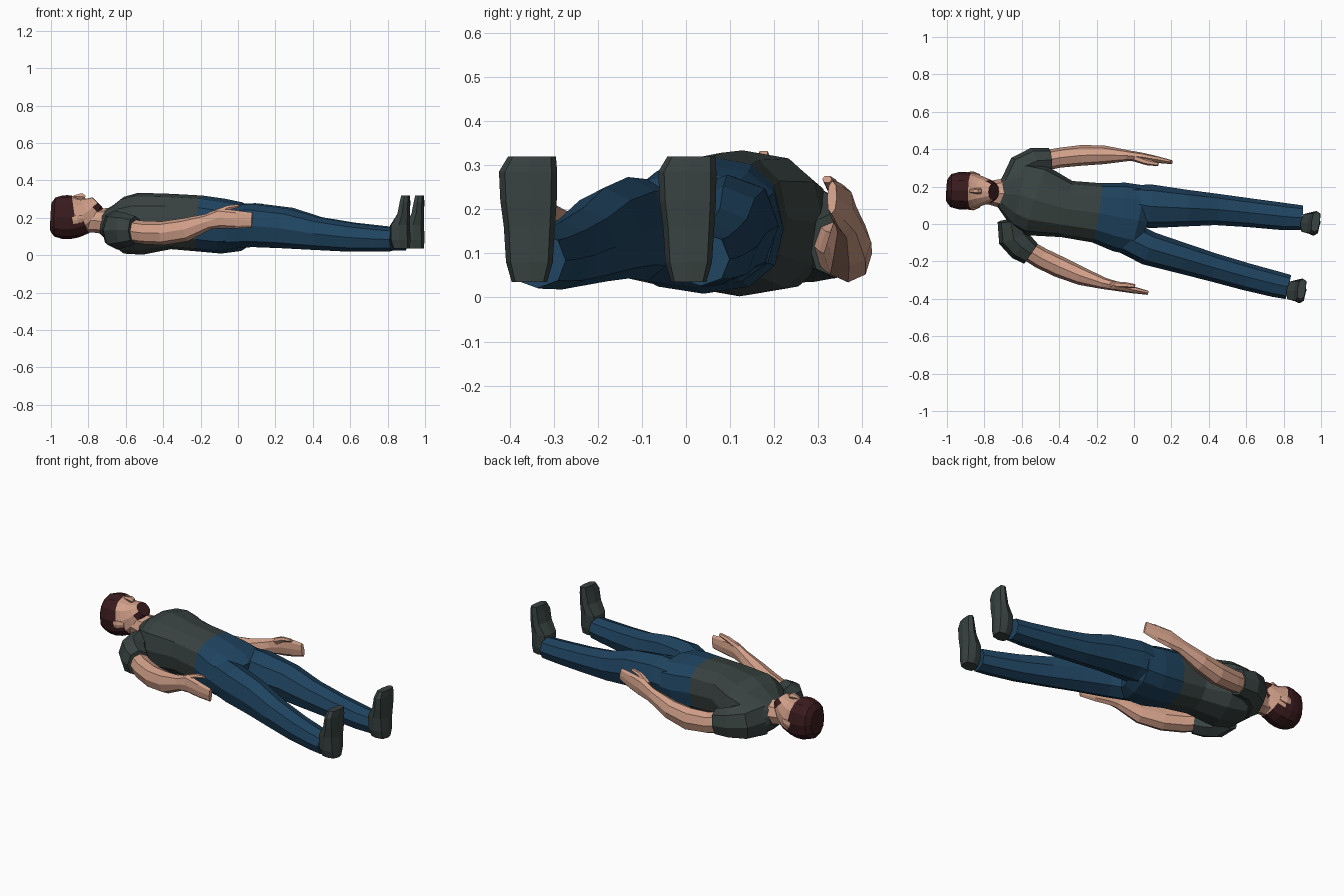
import bpy, bmesh, math
from mathutils import Vector


def material(name, rgb):
    m = bpy.data.materials.new(name)
    m.diffuse_color = (*rgb, 1)
    return m


SHIRT = material("dark_green_cloth", (0.040, 0.056, 0.053))
JEANS = material("blue_denim", (0.014, 0.058, 0.118))
SKIN = material("skin", (0.64, 0.35, 0.25))
HAIR = material("dark_hair", (0.042, 0.011, 0.013))


def loft(name, sections, mats, sides=8, power=0.92, rule=None, shear=0.0, axis=None):
    """Skin rings (x, y, z, half width, half height) set square to their path."""
    bm = bmesh.new()
    pts = [Vector(s[:3]) for s in sections]
    rings = []
    for i, s in enumerate(sections):
        t = axis or (pts[min(i + 1, len(pts) - 1)] - pts[max(i - 1, 0)]).normalized()
        ref = Vector((1, 0, 0)) if abs(t.z) > 0.8 else Vector((0, 0, 1))
        side = t.cross(ref).normalized()
        up = side.cross(t)
        ring = []
        for k in range(sides):
            a = 2 * math.pi * k / sides
            c, d = math.cos(a), math.sin(a)
            c = math.copysign(abs(c) ** power, c)
            d = math.copysign(abs(d) ** power, d)
            p = pts[i] + side * (c * s[3]) + up * (d * s[4])
            p.x += shear * (p.y - s[1])
            ring.append(bm.verts.new(p))
        rings.append(ring)
    for a, b in zip(rings, rings[1:]):
        for k in range(sides):
            j = (k + 1) % sides
            bm.faces.new((a[k], a[j], b[j], b[k]))
    bm.faces.new(rings[0])
    bm.faces.new(rings[-1])
    bmesh.ops.recalc_face_normals(bm, faces=bm.faces)
    if rule:
        for f in bm.faces:
            f.material_index = rule(f.calc_center_median())
    me = bpy.data.meshes.new(name)
    bm.to_mesh(me)
    bm.free()
    for m in mats:
        me.materials.append(m)
    ob = bpy.data.objects.new(name, me)
    bpy.context.collection.objects.link(ob)
    return ob


# Torso and hips, shirt above the waist and jeans below
loft("torso_and_hips", [
    (-0.725, 0.165, 0.175, 0.07, 0.065), (-0.68, 0.16, 0.168, 0.125, 0.10),
    (-0.61, 0.155, 0.160, 0.180, 0.152), (-0.52, 0.125, 0.168, 0.193, 0.166),
    (-0.36, 0.08, 0.180, 0.153, 0.148), (-0.20, 0.060, 0.169, 0.160, 0.150),
    (-0.08, 0.038, 0.155, 0.186, 0.147), (0.02, 0.02, 0.152, 0.190, 0.130),
    (0.07, 0.005, 0.15, 0.13, 0.09)],
    [SHIRT, JEANS], 12, 0.82, lambda c: int(c.x > -0.2))

# Legs
loft("left_leg", [
    (-0.06, 0.12, 0.155, 0.09, 0.115), (0.09, 0.094, 0.163, 0.117, 0.115),
    (0.28, 0.085, 0.147, 0.098, 0.107), (0.44, 0.078, 0.116, 0.084, 0.087),
    (0.62, 0.06, 0.10, 0.077, 0.074), (0.80, 0.04, 0.089, 0.073, 0.065),
    (0.90, 0.033, 0.087, 0.066, 0.061)], [JEANS])
loft("right_leg", [
    (-0.06, -0.06, 0.15, 0.09, 0.115), (0.08, -0.131, 0.158, 0.091, 0.115),
    (0.25, -0.181, 0.143, 0.083, 0.107), (0.42, -0.231, 0.115, 0.076, 0.088),
    (0.60, -0.282, 0.095, 0.073, 0.077), (0.75, -0.320, 0.086, 0.070, 0.067),
    (0.825, -0.337, 0.084, 0.066, 0.063)], [JEANS])

# Shoes, heel down and toes up
for name, dx, y in (("left_shoe", 0.075, 0.006), ("right_shoe", 0.0, -0.355)):
    loft(name, [
        (0.873 + dx, y, 0.035, 0.040, 0.046),
        (0.868 + dx, y, 0.08, 0.053, 0.054),
        (0.867 + dx, y, 0.16, 0.058, 0.053),
        (0.886 + dx, y - 0.002, 0.22, 0.064, 0.034),
        (0.893 + dx, y - 0.003, 0.285, 0.066, 0.027),
        (0.896 + dx, y + 0.006, 0.320, 0.054, 0.022)],
        [SHIRT], 8, 0.65, shear=0.13, axis=Vector((0, 0, 1)))

# Sleeves
loft("right_sleeve", [
    (-0.66, 0.02, 0.14, 0.07, 0.10), (-0.645, -0.075, 0.132, 0.082, 0.102),
    (-0.60, -0.125, 0.134, 0.077, 0.092), (-0.55, -0.16, 0.134, 0.064, 0.075)],
    [SHIRT])
loft("left_sleeve", [
    (-0.64, 0.20, 0.15, 0.08, 0.12), (-0.59, 0.30, 0.14, 0.085, 0.105),
    (-0.53, 0.335, 0.132, 0.075, 0.09), (-0.45, 0.342, 0.12, 0.064, 0.077)],
    [SHIRT])

# Arms running into flat hands, thumbs uppermost
loft("right_arm", [
    (-0.60, -0.12, 0.135, 0.054, 0.06), (-0.50, -0.181, 0.12, 0.057, 0.062),
    (-0.40, -0.229, 0.117, 0.057, 0.064), (-0.28, -0.279, 0.136, 0.049, 0.063),
    (-0.16, -0.318, 0.179, 0.031, 0.043), (-0.10, -0.331, 0.197, 0.026, 0.054),
    (-0.01, -0.351, 0.191, 0.019, 0.048), (0.075, -0.368, 0.188, 0.011, 0.040)],
    [SKIN])
loft("left_arm", [
    (-0.50, 0.335, 0.125, 0.054, 0.06), (-0.40, 0.354, 0.105, 0.053, 0.062),
    (-0.28, 0.367, 0.10, 0.055, 0.066), (-0.16, 0.370, 0.125, 0.050, 0.056),
    (-0.03, 0.365, 0.175, 0.029, 0.043), (0.05, 0.357, 0.20, 0.023, 0.055),
    (0.12, 0.345, 0.212, 0.018, 0.050), (0.20, 0.331, 0.227, 0.011, 0.038)],
    [SKIN])
loft("right_thumb", [
    (-0.12, -0.325, 0.222, 0.018, 0.022), (-0.05, -0.326, 0.254, 0.016, 0.014),
    (0.005, -0.332, 0.264, 0.011, 0.009)], [SKIN], 6)
loft("left_thumb", [
    (0.01, 0.350, 0.222, 0.018, 0.022), (0.07, 0.330, 0.256, 0.016, 0.014),
    (0.13, 0.320, 0.268, 0.011, 0.009)], [SKIN], 6)

# Neck
loft("neck", [
    (-0.86, 0.172, 0.19, 0.065, 0.075), (-0.77, 0.167, 0.185, 0.064, 0.064),
    (-0.68, 0.162, 0.18, 0.085, 0.072)], [SKIN])


# Head: hair over the crown and back, short beard under the chin
def head_colour(c):
    if c.x < -0.83 - 0.40 * (c.z - 0.15):
        return 1
    return int(c.x > -0.77 and c.z < 0.305)


loft("head", [
    (-1.0, 0.180, 0.205, 0.060, 0.075), (-0.98, 0.179, 0.204, 0.088, 0.104),
    (-0.94, 0.178, 0.203, 0.099, 0.116), (-0.905, 0.178, 0.203, 0.101, 0.118),
    (-0.87, 0.177, 0.206, 0.096, 0.113), (-0.835, 0.176, 0.214, 0.088, 0.104),
    (-0.80, 0.175, 0.234, 0.074, 0.083), (-0.775, 0.174, 0.256, 0.062, 0.062),
    (-0.75, 0.173, 0.28, 0.044, 0.040)],
    [SKIN, HAIR], 12, 0.88, head_colour)

# Nose and ears
loft("nose", [
    (-0.88, 0.177, 0.312, 0.008, 0.008), (-0.835, 0.176, 0.314, 0.017, 0.020),
    (-0.818, 0.176, 0.308, 0.015, 0.012)], [SKIN], 6)
for name, s in (("left_ear", 1), ("right_ear", -1)):
    loft(name, [
        (-0.885, 0.177 + s * 0.094, 0.185, 0.008, 0.02),
        (-0.86, 0.177 + s * 0.093, 0.19, 0.011, 0.026),
        (-0.825, 0.177 + s * 0.082, 0.195, 0.007, 0.014)], [SKIN], 6)
